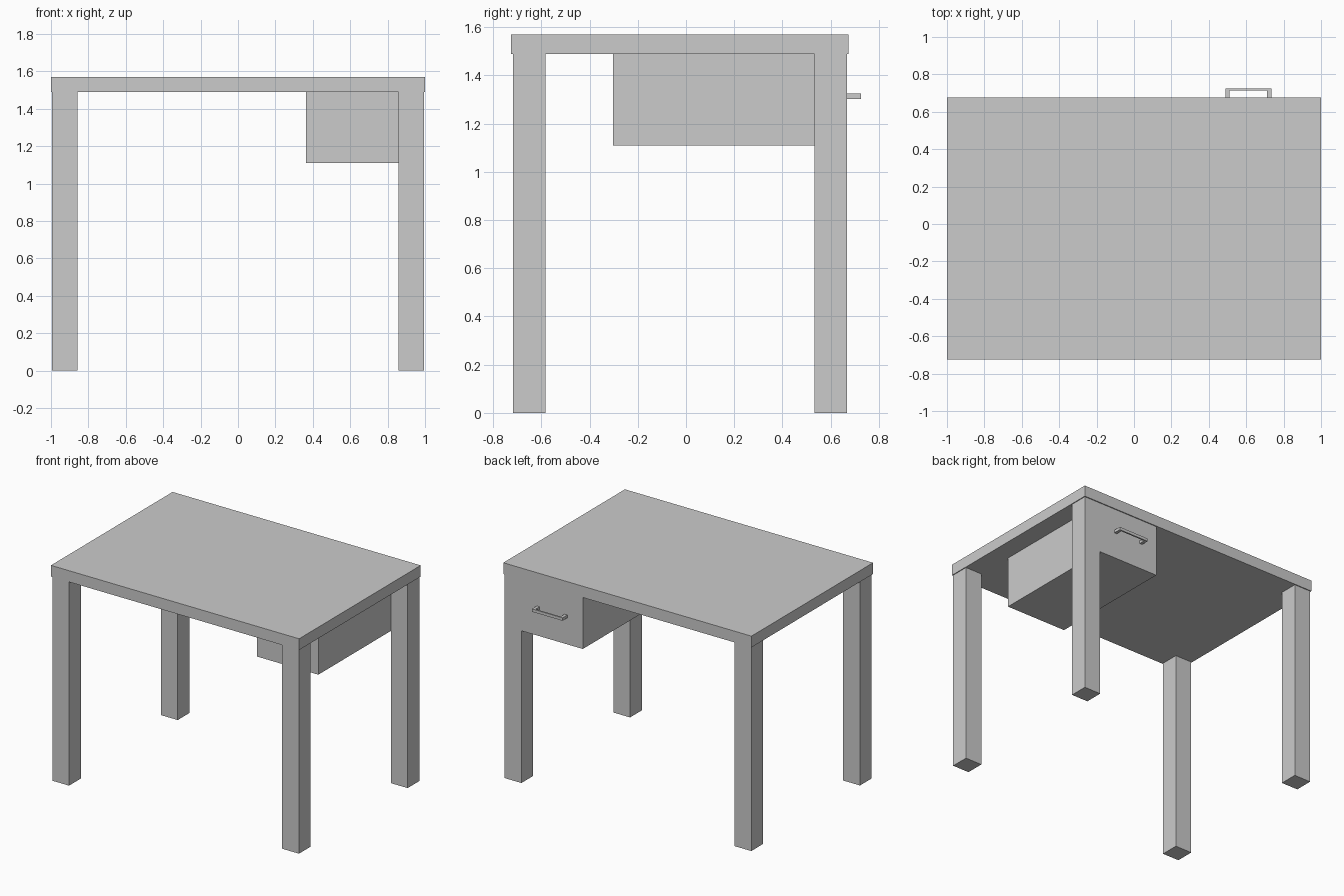
import bpy, bmesh

if "Cube" in bpy.data.objects:
    bpy.data.objects.remove(bpy.data.objects["Cube"])

TOP_Z, UNDER_Z = 1.57, 1.488
Y_MID = -0.025          # the handle sticks out at +y, so the desk sits slightly back
LEG = 0.135


def extrude_outline(name, outline, z0, z1):
    """Closed prism from an xy outline between two heights."""
    bm = bmesh.new()
    base = bm.faces.new([bm.verts.new((x, y, z0)) for x, y in outline])
    new = bmesh.ops.extrude_face_region(bm, geom=[base], use_keep_orig=True)["geom"]
    verts = [v for v in new if isinstance(v, bmesh.types.BMVert)]
    bmesh.ops.translate(bm, verts=verts, vec=(0, 0, z1 - z0))
    bmesh.ops.recalc_face_normals(bm, faces=bm.faces)
    mesh = bpy.data.meshes.new(name)
    bm.to_mesh(mesh)
    bm.free()
    obj = bpy.data.objects.new(name, mesh)
    bpy.context.collection.objects.link(obj)
    return obj


def box(name, x0, x1, y0, y1, z0, z1):
    return extrude_outline(name, [(x0, y0), (x1, y0), (x1, y1), (x0, y1)], z0, z1)


# Table top
box("table_top", -1, 1, Y_MID - 0.7, Y_MID + 0.7, UNDER_Z, TOP_Z)

# Four square legs, slightly inset from the top's edge
cx, cy, h = 0.994 - LEG / 2, 0.693 - LEG / 2, LEG / 2
for sx, side in ((-1, "left"), (1, "right")):
    for sy, end in ((-1, "front"), (1, "back")):
        x, y = sx * cx, Y_MID + sy * cy
        box(f"{end}_{side}_leg", x - h, x + h, y - h, y + h, 0, UNDER_Z)

# Drawer box, beside the back right leg and flush with its outer face
DRAWER_Y = Y_MID + 0.693
box("drawer", 0.364, 0.859, -0.302, DRAWER_Y, 1.109, UNDER_Z)

# U-shaped drawer handle
hx0, hx1, hy, post, bar = 0.488, 0.734, 0.725, 0.022, 0.011
extrude_outline("drawer_handle", [
    (hx0, DRAWER_Y), (hx0, hy), (hx1, hy), (hx1, DRAWER_Y),
    (hx1 - post, DRAWER_Y), (hx1 - post, hy - bar),
    (hx0 + post, hy - bar), (hx0 + post, DRAWER_Y)], 1.303, 1.324)
